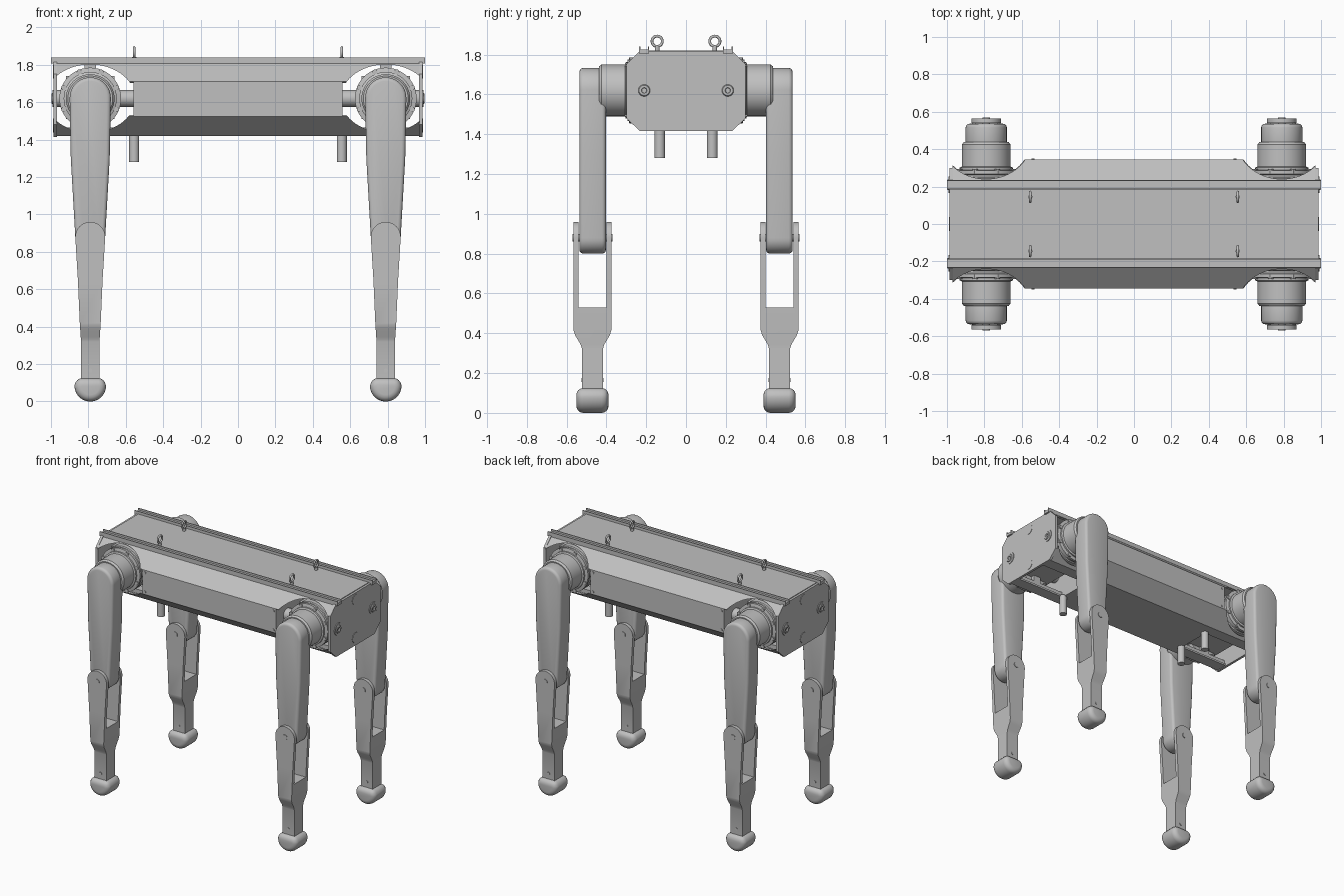
import bpy, bmesh, math
from mathutils import Matrix, Vector

if "Cube" in bpy.data.objects:
    bpy.data.objects.remove(bpy.data.objects["Cube"])

GREY = (0.53, 0.53, 0.53, 1)
mat = bpy.data.materials.new("light grey")
mat.use_nodes = True
mat.diffuse_color = GREY
mat.node_tree.nodes["Principled BSDF"].inputs["Base Color"].default_value = GREY

HX, HZ = 0.79, 1.62      # hip axis
LY = 0.47                # leg centre line


def finish(name, bm):
    bmesh.ops.recalc_face_normals(bm, faces=bm.faces[:])
    me = bpy.data.meshes.new(name)
    bm.to_mesh(me)
    bm.free()
    me.materials.append(mat)
    ob = bpy.data.objects.new(name, me)
    bpy.context.collection.objects.link(ob)
    return ob


def activate(ob):
    bpy.ops.object.select_all(action='DESELECT')
    ob.select_set(True)
    bpy.context.view_layer.objects.active = ob


def apply_mod(ob, kind, **props):
    m = ob.modifiers.new(kind, kind)
    for k, v in props.items():
        setattr(m, k, v)
    activate(ob)
    bpy.ops.object.modifier_apply(modifier=m.name)


def prism(name, profile, axis, lo, hi):
    """Extrude a 2D outline along an axis."""
    put = {'x': lambda a, b, t: (t, a, b), 'y': lambda a, b, t: (a, t, b),
           'z': lambda a, b, t: (a, b, t)}[axis]
    bm = bmesh.new()
    f = bm.faces.new([bm.verts.new(put(a, b, lo)) for a, b in profile])
    ext = bmesh.ops.extrude_face_region(bm, geom=[f])
    bmesh.ops.translate(bm, vec=put(0, 0, hi - lo),
                        verts=[v for v in ext['geom'] if isinstance(v, bmesh.types.BMVert)])
    return finish(name, bm)


def box(name, x, y, z):
    return prism(name, [(x[0], y[0]), (x[1], y[0]), (x[1], y[1]), (x[0], y[1])], 'z', *z)


def lathe(name, profile, centre, axis, n=40):
    """Revolve (radius, distance) points around an axis through centre."""
    bm = bmesh.new()
    vs = [bm.verts.new((r, 0, t)) for r, t in profile]
    es = [bm.edges.new(p) for p in zip(vs, vs[1:])]
    bmesh.ops.spin(bm, geom=vs + es, cent=(0, 0, 0), axis=(0, 0, 1),
                   angle=math.tau, steps=n, use_duplicate=False)
    bmesh.ops.remove_doubles(bm, verts=bm.verts[:], dist=1e-5)
    way = {'x': (1, 0, 0), 'y': (0, 1, 0), 'z': (0, 0, 1)}[axis]
    rot = Vector((0, 0, 1)).rotation_difference(Vector(way)).to_matrix().to_4x4()
    bm.transform(Matrix.Translation(centre) @ rot)
    return finish(name, bm)


def disc(name, r, lo, hi, centre, axis, n=24):
    return lathe(name, [(0, lo), (r, lo), (r, hi), (0, hi)], centre, axis, n)


def mirror(ob, x=True, y=True):
    apply_mod(ob, 'MIRROR', use_axis=(x, y, False), use_mirror_merge=False)
    return ob


def smooth(ob, angle=35):
    activate(ob)
    bpy.ops.object.shade_smooth_by_angle(angle=math.radians(angle))
    return ob


def bevel(ob, width, seg=3):
    apply_mod(ob, 'BEVEL', width=width, segments=seg, limit_method='ANGLE',
              angle_limit=math.radians(50))
    return ob


def boolean(ob, other, op):
    apply_mod(ob, 'BOOLEAN', object=other, operation=op, solver='EXACT')
    bpy.data.objects.remove(other)


def arc(cx, cz, rx, rz, a0, a1, n):
    return [(cx + rx * math.cos(math.radians(a0 + (a1 - a0) * i / n)),
             cz + rz * math.sin(math.radians(a0 + (a1 - a0) * i / n))) for i in range(n + 1)]


def both(half):
    """Complete a half outline by reflecting its first coordinate."""
    return half + [(-a, b) for a, b in reversed(half)]


# Central body hull with bulkhead ends
prism("body_hull", both([(0.22, 1.42), (0.345, 1.525), (0.345, 1.71), (0.22, 1.82)]),
      'x', -0.56, 0.56)

# Roof and lower skins running to the ends, cut away around the hips
roof = prism("roof_skin", both([(0.335, 1.703), (0.345, 1.71), (0.22, 1.82)])[0:3] +
             [(-0.22, 1.82), (-0.345, 1.71), (-0.335, 1.703), (-0.215, 1.805), (0.215, 1.805)],
             'x', -0.97, 0.97)
skins = [roof]
for s, side in ((-1, "front"), (1, "back")):
    skins.append(prism(side + "_lower_skin", [(s * a, b) for a, b in (
        (0.13, 1.42), (0.22, 1.42), (0.345, 1.525), (0.335, 1.532), (0.215, 1.434),
        (0.13, 1.434))], 'x', -0.97, 0.97))
for skin in skins:
    for sx in (-1, 1):
        cutter = prism("hip_cutter", arc(sx * HX, HZ, 0.24, 0.182, 0, 354, 59), 'y', -0.6, 0.6)
        cutter.hide_render = True
        boolean(skin, cutter, 'DIFFERENCE')

# Top rails with raised lips
mirror(box("top_rails", (-1, 1), (0.185, 0.235), (1.806, 1.826)), x=False)
for y in (0.185, 0.229):
    mirror(box("rail_lips", (-1, 1), (y, y + 0.006), (1.826, 1.84)), x=False)

# End plates with round covers and bolts
mirror(prism("end_plates", both([(0.23, 1.415), (0.30, 1.48), (0.30, 1.75), (0.235, 1.815)]),
             'x', 0.968, 0.987), y=False)
for z in (1.475, 1.765):
    mirror(disc("plate_covers", 0.038, 0, 0.004, (0.986, 0, z), 'x'), y=False)
mirror(smooth(lathe("plate_bolts", [(0, 0), (0.045, 0), (0.045, 0.007), (0.03, 0.007),
                                    (0.026, 0.013), (0.014, 0.013), (0.012, 0.005), (0, 0.005)],
                    (0.985, 0.21, HZ), 'x', 24)))

# Frame inside each end
mirror(box("hip_gearbox", (0.66, 0.92), (-0.21, 0.21), (1.51, 1.74)), y=False)
mirror(box("end_beams", (0.56, 0.97), (0.14, 0.2), (1.425, 1.465)))
mirror(box("gearbox_posts", (0.76, 0.82), (0.14, 0.2), (1.45, 1.81)))
mirror(smooth(disc("axle_tubes", 0.045, 0.56, 0.97, (0, 0.21, HZ), 'x')))

# Hip motors
mirror(smooth(lathe("hip_motors", [
    (0, 0.17), (0.15, 0.17), (0.165, 0.185), (0.165, 0.245), (0.158, 0.25), (0.158, 0.262),
    (0.165, 0.267), (0.165, 0.285), (0.142, 0.29), (0.142, 0.302), (0.13, 0.307),
    (0.13, 0.425), (0.12, 0.438), (0, 0.438)], (HX, 0, HZ), 'y', 48)))
for i in range(8):
    a = math.tau * (i + 0.5) / 8
    mirror(disc("motor_bolts", 0.014, 0.27, 0.295,
                (HX + 0.153 * math.cos(a), 0, HZ + 0.153 * math.sin(a)), 'y', 10))

# Upper legs
upper = prism("upper_legs", arc(HX, 1.623, 0.11, 0.11, 0, 180, 20) + [(HX - 0.104, 1.3)] +
              arc(HX, 0.88, 0.08, 0.08, 180, 360, 16) + [(HX + 0.104, 1.3)],
              'y', 0.402, 0.536)
mirror(smooth(bevel(upper, 0.02)))

# Lower legs: a fork seen from the end, tapered seen from the front
half = [(0.05, 0.1), (0.05, 0.33), (0.056, 0.42), (0.066, 0.65)]
front = [(HX + a, z) for a, z in half] + arc(HX, 0.88, 0.08, 0.08, 0, 180, 20) + \
        [(HX - a, z) for a, z in reversed(half)]
lower = prism("lower_legs", front, 'y', 0.3, 0.65)
fork = prism("fork_cutter", [(LY + a, z) for a, z in both([
    (0.052, 0.05), (0.052, 0.32), (0.06, 0.345), (0.087, 0.39), (0.095, 0.415), (0.095, 1.0),
    (0.07, 1.0), (0.07, 0.53)])], 'x', 0.6, 1.0)
fork.hide_render = True
boolean(lower, fork, 'INTERSECT')
mirror(smooth(lower))

# Knee pins and ankle screws
mirror(smooth(disc("knee_pins", 0.02, 0.37, 0.569, (HX, 0, 0.88), 'y')))
mirror(smooth(disc("ankle_screws", 0.011, 0.414, 0.526, (HX, 0, 0.165), 'y', 12)))

# Rounded feet
foot = prism("feet", [(HX + 0.077, 0.125), (HX - 0.077, 0.125)] +
             arc(HX, 0.083, 0.084, 0.083, 180, 360, 24), 'y', LY - 0.081, LY + 0.081)
mirror(smooth(bevel(foot, 0.035, 4), 40))

# Lifting eyes
bm = bmesh.new()
ring = [(0.026 + 0.007 * math.cos(math.tau * i / 8), 0.007 * math.sin(math.tau * i / 8))
        for i in range(9)]
bm.free()
mirror(smooth(lathe("lifting_eyes", ring, (0.555, 0.145, 1.867), 'x', 24), 60))
mirror(disc("eye_stems", 0.012, 1.818, 1.842, (0.555, 0.145, 0), 'z', 12))

# Standing pegs under the body
mirror(smooth(disc("support_pegs", 0.027, 1.28, 1.43, (0.555, 0.132, 0), 'z')))

# Small screws at the corners of the side panels
for z in (1.69, 1.545):
    mirror(disc("panel_screws", 0.009, 0.34, 0.349, (0.54, 0, z), 'y', 10))
